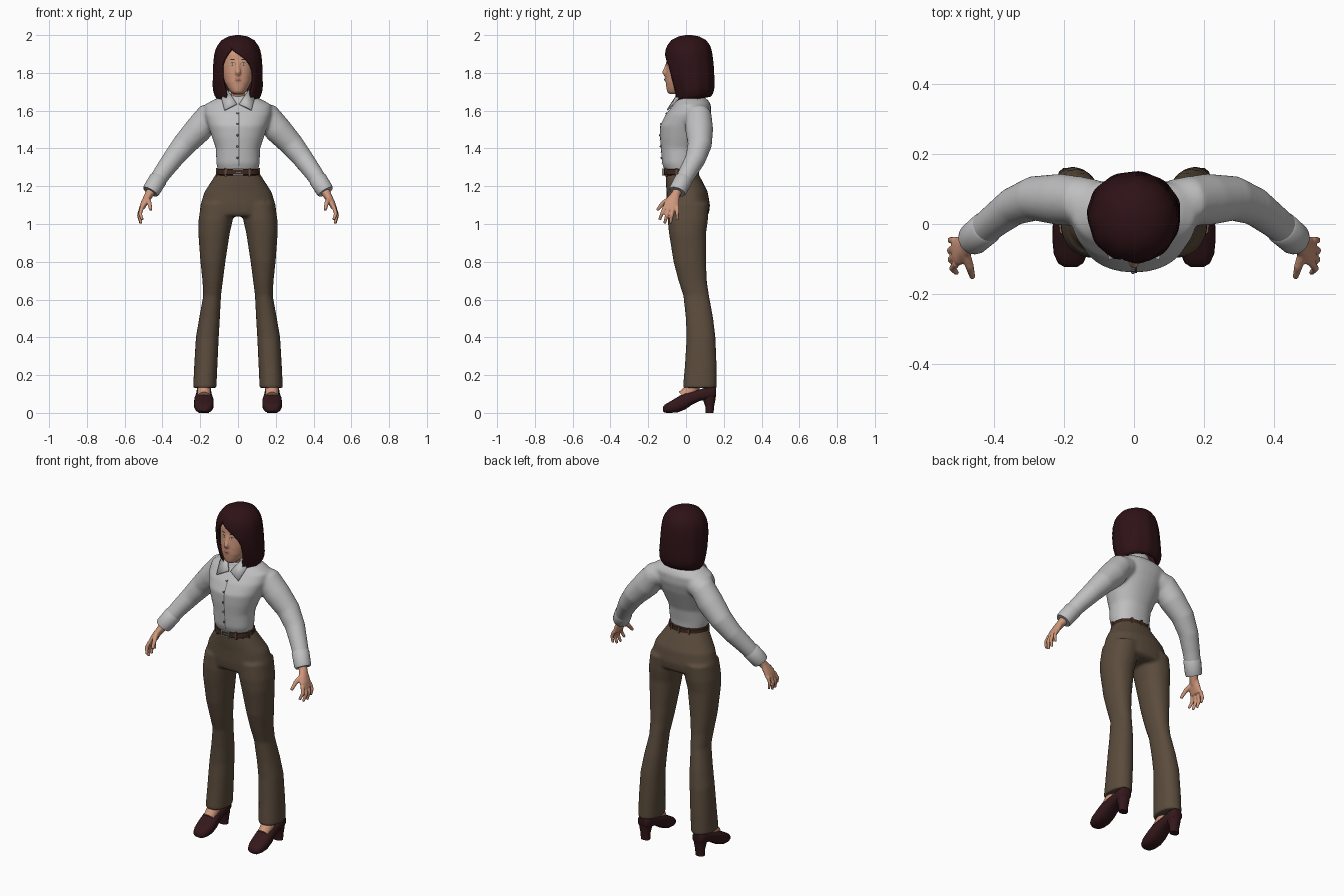
import bpy, bmesh, math
from mathutils import Vector

if "Cube" in bpy.data.objects:
    bpy.data.objects.remove(bpy.data.objects["Cube"])


def material(name, r, g, b):
    m = bpy.data.materials.new(name)
    m.diffuse_color = (r, g, b, 1)
    m.use_nodes = True
    m.node_tree.nodes["Principled BSDF"].inputs["Base Color"].default_value = m.diffuse_color
    return m


SHIRT = material("shirt_grey", .52, .52, .53)
SEAM = material("seam_grey", .16, .16, .165)
PANTS = material("trouser_brown", .105, .072, .046)
SKIN = material("skin", .62, .31, .20)
HAIR = material("hair_dark_red", .027, .006, .008)
SHOE = material("shoe_maroon", .034, .009, .011)
BELT = material("belt_brown", .045, .018, .011)
METAL = material("buckle_metal", .4, .38, .34)
LIPS = material("lip_pink", .40, .14, .11)
WHITE = material("eye_white", .6, .57, .53)


def se(v, p):
    return math.copysign(abs(v) ** (2 / p), v)


def flat(z, cx, rx, yf, yb, n=32, p=2.2):
    """Horizontal ring between a front and a back y."""
    cy, ry = (yf + yb) / 2, (yb - yf) / 2
    return [Vector((cx + rx * se(math.cos(t), p), cy + ry * se(math.sin(t), p), z))
            for t in (2 * math.pi * i / n for i in range(n))]


def upright(y, cx, w, z0, z1, n=24, p=2.6):
    """Ring standing across the y axis."""
    return [Vector((v.x, y, v.y)) for v in flat(0, cx, w, z0, z1, n, p)]


def tube(points, n=20):
    """Round rings along a path of (x, y, z, radius)."""
    rings, pos = [], [Vector(q[:3]) for q in points]
    for i, q in enumerate(points):
        d = (pos[min(i + 1, len(pos) - 1)] - pos[max(i - 1, 0)]).normalized()
        side = d.cross(Vector((0, 1, .13))).normalized()
        up = side.cross(d)
        rings.append([pos[i] + q[3] * (side * math.cos(a) + up * math.sin(a))
                      for a in (2 * math.pi * k / n for k in range(n))])
    return rings


def finish(name, bm, mat, mirror=False, voxel=0, smooth=5, angle=40):
    bmesh.ops.recalc_face_normals(bm, faces=bm.faces)
    me = bpy.data.meshes.new(name)
    bm.to_mesh(me)
    bm.free()
    me.materials.append(mat)
    me.shade_smooth()
    me.set_sharp_from_angle(angle=math.radians(angle))
    ob = bpy.data.objects.new(name, me)
    bpy.context.collection.objects.link(ob)
    if mirror:
        ob.modifiers.new("mirror", 'MIRROR').use_mirror_merge = False
    if voxel:
        r = ob.modifiers.new("blend", 'REMESH')
        r.mode, r.voxel_size, r.use_smooth_shade = 'VOXEL', voxel, True
        s = ob.modifiers.new("soften", 'SMOOTH')
        s.factor, s.iterations = .5, smooth
    return ob


def loft(name, mat, bodies, **kw):
    """Skin each list of rings into a closed body."""
    bm = bmesh.new()
    for rings in bodies:
        vs = [[bm.verts.new(p) for p in r] for r in rings]
        n = len(vs[0])
        for a, b in zip(vs, vs[1:]):
            for i in range(n):
                bm.faces.new((a[i], a[(i + 1) % n], b[(i + 1) % n], b[i]))
        bm.faces.new(vs[0][::-1])
        bm.faces.new(vs[-1])
    return finish(name, bm, mat, **kw)


def wrap(ob, target, offset):
    w = ob.modifiers.new("wrap", 'SHRINKWRAP')
    w.target, w.offset, w.wrap_mode = target, offset, 'ABOVE_SURFACE'


# Shirt: torso with both sleeves blended in
torso = [flat(z, 0, rx, f, b) for z, rx, f, b in (
    (1.27, .103, -.108, .05), (1.32, .115, -.127, .052), (1.40, .117, -.133, .065),
    (1.46, .138, -.138, .09), (1.52, .158, -.138, .115), (1.58, .178, -.108, .132),
    (1.63, .178, -.068, .132), (1.655, .135, -.052, .118), (1.68, .075, -.045, .08))]
path = [(.10, .065, 1.585, .06), (.155, .065, 1.57, .071), (.21, .07, 1.50, .074), (.285, .073, 1.42, .064),
        (.345, .05, 1.345, .055), (.40, .008, 1.27, .048), (.45, -.033, 1.195, .043)]
sleeves = [tube(path), tube([(-x, y, z, r) for x, y, z, r in path])]
shirt = loft("shirt", SHIRT, [torso] + sleeves, voxel=.009)
loft("cuff", SHIRT, [tube([(.418, -.008, 1.245, .042), (.423, -.012, 1.236, .0485),
                           (.458, -.042, 1.18, .047), (.464, -.046, 1.170, .043)])], mirror=True)

# Collar band and front flaps
bm = bmesh.new()
lo, hi = [], []
for i in range(25):
    t = math.radians(35 + 290 * i / 24)
    s, c = math.sin(t), math.cos(t)
    lo.append(bm.verts.new((.078 * s, .025 - .085 * c, 1.64)))
    hi.append(bm.verts.new((.062 * s, .025 - .067 * c, 1.705)))
for i in range(24):
    bm.faces.new((lo[i], lo[i + 1], hi[i + 1], hi[i]))
ob = finish("collar_band", bm, SHIRT)
ob.modifiers.new("thick", 'SOLIDIFY').thickness = .006
bm = bmesh.new()
q = [bm.verts.new(p) for p in ((.006, -.082, 1.637), (.072, -.102, 1.605),
                               (.088, -.045, 1.665), (.056, -.032, 1.712))]
bm.faces.new(q[:3])
bm.faces.new((q[0], q[2], q[3]))
ob = finish("collar_flap", bm, SHIRT, mirror=True)
ob.modifiers.new("thick", 'SOLIDIFY').thickness = .007

# Front closure seam and buttons
bm = bmesh.new()
rows = [[bm.verts.new((x, -.14, 1.30 + .325 * i / 24)) for x in (.003, .009)] for i in range(25)]
for a, b in zip(rows, rows[1:]):
    bm.faces.new((a[0], a[1], b[1], b[0]))
wrap(finish("front_seam", bm, SEAM), shirt, .003)
bm = bmesh.new()
for z, y in ((1.35, -.13), (1.41, -.134), (1.47, -.137), (1.53, -.131), (1.585, -.102)):
    made = bmesh.ops.create_uvsphere(bm, u_segments=10, v_segments=6, radius=.006)['verts']
    bmesh.ops.translate(bm, verts=made, vec=(-.003, y, z))
finish("buttons", bm, SEAM)

# Trousers: hips and two flared legs blended together
hips = [flat(z, 0, rx, f, b) for z, rx, f, b in (
    (1.285, .104, -.108, .056), (1.22, .145, -.107, .09), (1.17, .178, -.103, .115),
    (1.10, .199, -.102, .127), (1.055, .204, -.097, .122), (1.04, .19, -.085, .10))]
legs = [[flat(z, s * (i + o) / 2, (o - i) / 2, f, b) for z, i, o, f, b in (
    (1.11, .012, .196, -.095, .12), (1.02, .028, .209, -.097, .116), (.95, .044, .21, -.09, .106),
    (.80, .067, .199, -.066, .106), (.70, .08, .188, -.04, .11), (.62, .09, .184, -.014, .122),
    (.50, .096, .206, -.001, .144), (.40, .102, .223, .003, .156), (.25, .109, .232, -.006, .162),
    (.14, .114, .237, -.016, .163), (.132, .114, .237, -.016, .163))] for s in (1, -1)]
loft("trousers", PANTS, [hips] + legs, voxel=.009, smooth=4)

# Belt with loops and buckle
loft("belt", BELT, [[flat(z, 0, .112 + d, -.116 - d, .062 + d, 48) for z, d in (
    (1.258, 0), (1.261, .004), (1.289, .001), (1.292, -.003))]])


def box(bm, c, s):
    made = bmesh.ops.create_cube(bm, size=1)['verts']
    bmesh.ops.scale(bm, verts=made, vec=s)
    bmesh.ops.translate(bm, verts=made, vec=c)


bm = bmesh.new()
for deg in (-58, -125, -15, 60, 120, -165, 90):
    t = math.radians(deg)
    box(bm, (.114 * math.cos(t), -.027 + .091 * math.sin(t), 1.273), (.012, .012, .045))
finish("belt_loops", bm, PANTS)
bm = bmesh.new()
for s in (-1, 1):
    box(bm, (s * .024, -.122, 1.275), (.006, .009, .036))
    box(bm, (0, -.122, 1.275 + s * .015), (.054, .009, .006))
box(bm, (.004, -.123, 1.275), (.03, .006, .004))
finish("buckle", bm, METAL)

# Head: skull, neck and nose blended together
skull = [flat(z, 0, rx, f, b) for z, rx, f, b in (
    (1.688, .024, -.088, -.03), (1.70, .04, -.1, .01), (1.72, .055, -.104, .04),
    (1.75, .07, -.107, .06), (1.79, .08, -.107, .08), (1.84, .087, -.103, .095),
    (1.90, .088, -.099, .10), (1.94, .07, -.075, .085), (1.965, .04, -.04, .06))]
neck = [flat(z, 0, .05, f, .07) for z, f in ((1.60, -.055), (1.66, -.045), (1.75, -.035))]
nose = tube([(0, -.094, 1.862, .009), (0, -.105, 1.825, .011), (0, -.114, 1.803, .014), (0, -.104, 1.79, .013)], 12)
nostril = tube([(-.015, -.103, 1.799, .008), (.015, -.103, 1.799, .008)], 10)
mouth = tube([(-.02, -.096, 1.764, .009), (0, -.103, 1.765, .013), (.02, -.096, 1.764, .009)], 10)
head = loft("head", SKIN, [skull, neck, nose, nostril, mouth], voxel=.005, smooth=4)


def patch(name, mat, x, z, a, b, off, tilt=0.0, mirror=True):
    """Thin oval laid on the face."""
    bm = bmesh.new()
    rings = [[bm.verts.new((x + k * a * math.cos(t), -.115, z + k * b * math.sin(t) + tilt * k * math.cos(t)))
              for t in (math.pi * i / 8 for i in range(16))] for k in (1, .5)]
    for i in range(16):
        j = (i + 1) % 16
        bm.faces.new((rings[0][i], rings[0][j], rings[1][j], rings[1][i]))
    bm.faces.new(rings[1])
    wrap(finish(name, bm, mat, mirror=mirror), head, off)


# Face details
patch("eyelid_line", BELT, .034, 1.849, .017, .0085, .001)
patch("eye", WHITE, .034, 1.848, .015, .0065, .002)
patch("iris", SEAM, .034, 1.848, .006, .006, .003)
patch("eyebrow", BELT, .036, 1.872, .02, .003, .002, .002)
patch("upper_lip", LIPS, 0, 1.770, .023, .005, .0015, mirror=False)
patch("lower_lip", LIPS, 0, 1.760, .019, .005, .0015, mirror=False)

# Hair: bob with a side parting, each row running from one face edge round to the other
rows_h = ((2.0, .012, .0, .03, 0, 0), (1.993, .05, -.04, .07, 0, 0), (1.973, .087, -.078, .107, 0, 0),
          (1.945, .108, -.099, .127, 0, 0), (1.924, .118, -.107, .134, -.037, -.032),
          (1.90, .124, -.112, .139, -.056, 0), (1.87, .128, -.113, .143, -.076, .042),
          (1.84, .130, -.112, .146, -.086, .066), (1.81, .131, -.108, .148, -.087, .077),
          (1.77, .132, -.10, .150, -.085, .08), (1.73, .133, -.085, .150, -.076, .076),
          (1.70, .130, -.075, .148, -.068, .068), (1.67, .122, -.068, .141, -.062, .066),
          (1.645, .110, -.06, .130, -.058, .068))
bm = bmesh.new()
grid = []
for k, (z, rx, f, b, xl, xr) in enumerate(rows_h):
    if k < 4:
        xl = xr = -.3 * rx
    t0, t1 = math.asin(xr / rx), 2 * math.pi + math.asin(xl / rx)
    row = []
    for i in range(61):
        t = t0 + (t1 - t0) * i / 60
        g = 1 + .012 * math.sin(11 * t) * min(1, k / 5)
        drop = .028 * (1 - math.cos(t)) / 2 * max(0, k - 10) / 3
        row.append(bm.verts.new((g * rx * math.sin(t), (f + b) / 2 - g * (b - f) / 2 * math.cos(t), z + drop)))
    grid.append(row)
for a, b in zip(grid, grid[1:]):
    for i in range(60):
        bm.faces.new((a[i], a[i + 1], b[i + 1], b[i]))
bm.faces.new(grid[0])
bmesh.ops.remove_doubles(bm, verts=bm.verts, dist=.0002)
hair = finish("hair", bm, HAIR, angle=60)
s = hair.modifiers.new("thick", 'SOLIDIFY')
s.thickness, s.offset = .014, -1

# Hands: palm, four fingers and a thumb
palm = [flat(z, cx, rx, f, b, 16) for z, cx, rx, f, b in (
    (1.165, .470, .02, -.078, -.032), (1.14, .482, .021, -.098, -.035),
    (1.11, .496, .02, -.117, -.036), (1.08, .509, .015, -.122, -.036))]
wrist = tube([(.445, -.03, 1.2, .024), (.466, -.05, 1.165, .024), (.485, -.067, 1.13, .02)])
digits = [tube(p, 10) for p in (
    [(.507, -.112, 1.09, .0115), (.518, -.127, 1.055, .0105), (.506, -.14, 1.022, .008)],
    [(.509, -.09, 1.09, .0115), (.523, -.102, 1.045, .0105), (.512, -.113, 1.003, .008)],
    [(.511, -.068, 1.09, .0115), (.525, -.076, 1.045, .0105), (.515, -.082, 1.004, .008)],
    [(.511, -.046, 1.09, .0105), (.524, -.046, 1.055, .0095), (.517, -.047, 1.02, .0075)],
    [(.482, -.08, 1.138, .014), (.469, -.122, 1.11, .0125), (.461, -.153, 1.073, .0085)])]
loft("hand", SKIN, [palm, wrist] + digits, mirror=True, voxel=.0045, smooth=3)

# Feet and heeled shoes
loft("foot", SKIN, [tube([(.18, -.015, .085, .034), (.18, .03, .125, .036), (.178, .07, .2, .036)])], mirror=True)
loft("shoe", SHOE, [[upright(y, .181, w, a, b) for y, w, a, b in (
    (-.123, .018, .008, .03), (-.112, .036, .001, .044), (-.085, .048, 0, .06), (-.045, .052, .002, .084),
    (-.005, .051, .018, .108), (.03, .046, .042, .116), (.075, .041, .064, .125),
    (.125, .04, .07, .14), (.15, .033, .075, .142), (.16, .02, .09, .135))]], mirror=True)
loft("shoe_heel", SHOE, [[flat(z, .181, w, f, b, 24) for z, w, f, b in (
    (0, .027, .103, .146), (.03, .027, .103, .148), (.065, .033, .092, .155), (.095, .037, .08, .159))]], mirror=True)
